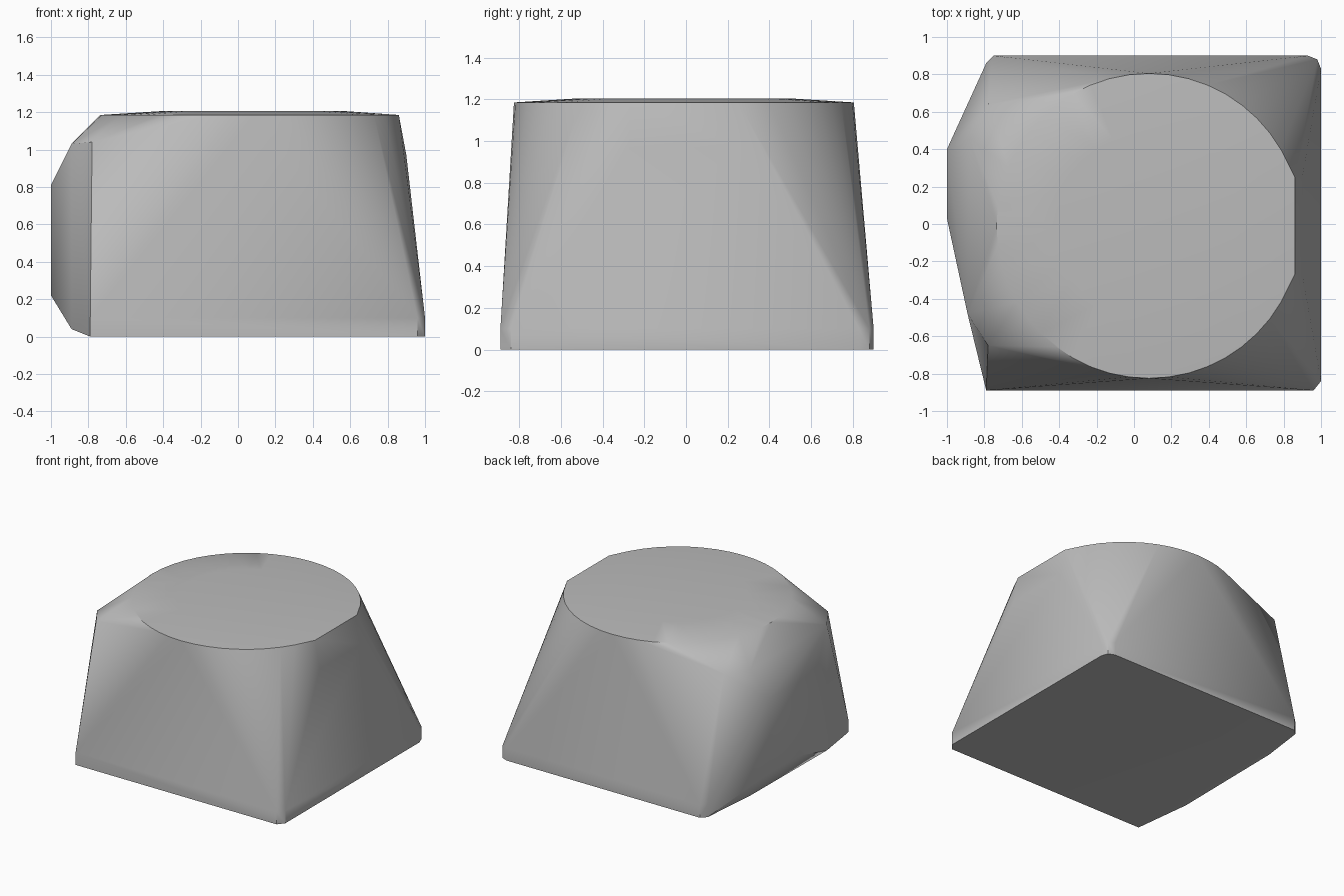
import bpy
import bmesh
from math import cos, sin, tau, radians

cube = bpy.data.objects.get("Cube")
if cube:
    bpy.data.objects.remove(cube, do_unlink=True)

# Matte grey
grey = bpy.data.materials.new("Matte grey")
grey.use_nodes = True
colour = (0.5, 0.5, 0.5, 1)
grey.diffuse_color = colour
grey.node_tree.nodes["Principled BSDF"].inputs["Base Color"].default_value = colour

points = []


def ring(radius, z, steps, limit):
    """Circle of points, clipped flat on the +x side."""
    for i in range(steps):
        a = tau * i / steps
        x = 0.08 + radius * cos(a)
        if x < limit:
            points.append((x, -0.01 + radius * sin(a), z))


def extrude_outline(outline, low, high):
    for x, y in outline:
        points.extend([(x, y, low), (x, y, high)])


# Slightly domed round top with a flat on the right
ring(0.815, 1.185, 48, 0.86)
ring(0.5, 1.205, 32, 1)
points += [(0.86, y, 1.185) for y in (-0.27, 0.25)]
points += [(0.9, y, 0.97) for y in (-0.27, 0.25)]

# Square foot with clipped corners
extrude_outline([(1, -0.84), (1, 0.83), (0.98, 0.88), (0.93, 0.9),
                 (-0.75, 0.9), (-0.79, 0.86), (-0.79, -0.89),
                 (0.96, -0.89)], 0, 0.1)

# Bulging side: outer edge, shoulder and upper corners
extrude_outline([(-1, 0.4), (-1, 0.03)], 0.22, 0.81)
extrude_outline([(-0.88, 0.46), (-0.89, -0.48)], 0.04, 1.03)
points += [(-0.78, y, 1.04) for y in (-0.65, 0.64)]

# Wrap the sections in one skin
bm = bmesh.new()
for p in points:
    bm.verts.new(p)
hull = bmesh.ops.convex_hull(bm, input=bm.verts[:])
spare = {v for v in hull["geom_interior"] + hull["geom_unused"]
         if isinstance(v, bmesh.types.BMVert)}
bmesh.ops.delete(bm, geom=list(spare), context='VERTS')
bmesh.ops.dissolve_limit(bm, angle_limit=radians(0.5),
                         verts=bm.verts[:], edges=bm.edges[:])
bmesh.ops.recalc_face_normals(bm, faces=bm.faces[:])
mesh = bpy.data.meshes.new("tapered_block")
bm.to_mesh(mesh)
bm.free()
mesh.materials.append(grey)

block = bpy.data.objects.new("tapered_block", mesh)
bpy.context.collection.objects.link(block)
bpy.ops.object.select_all(action='DESELECT')
block.select_set(True)
bpy.context.view_layer.objects.active = block
bpy.ops.object.shade_smooth_by_angle(angle=radians(32))
